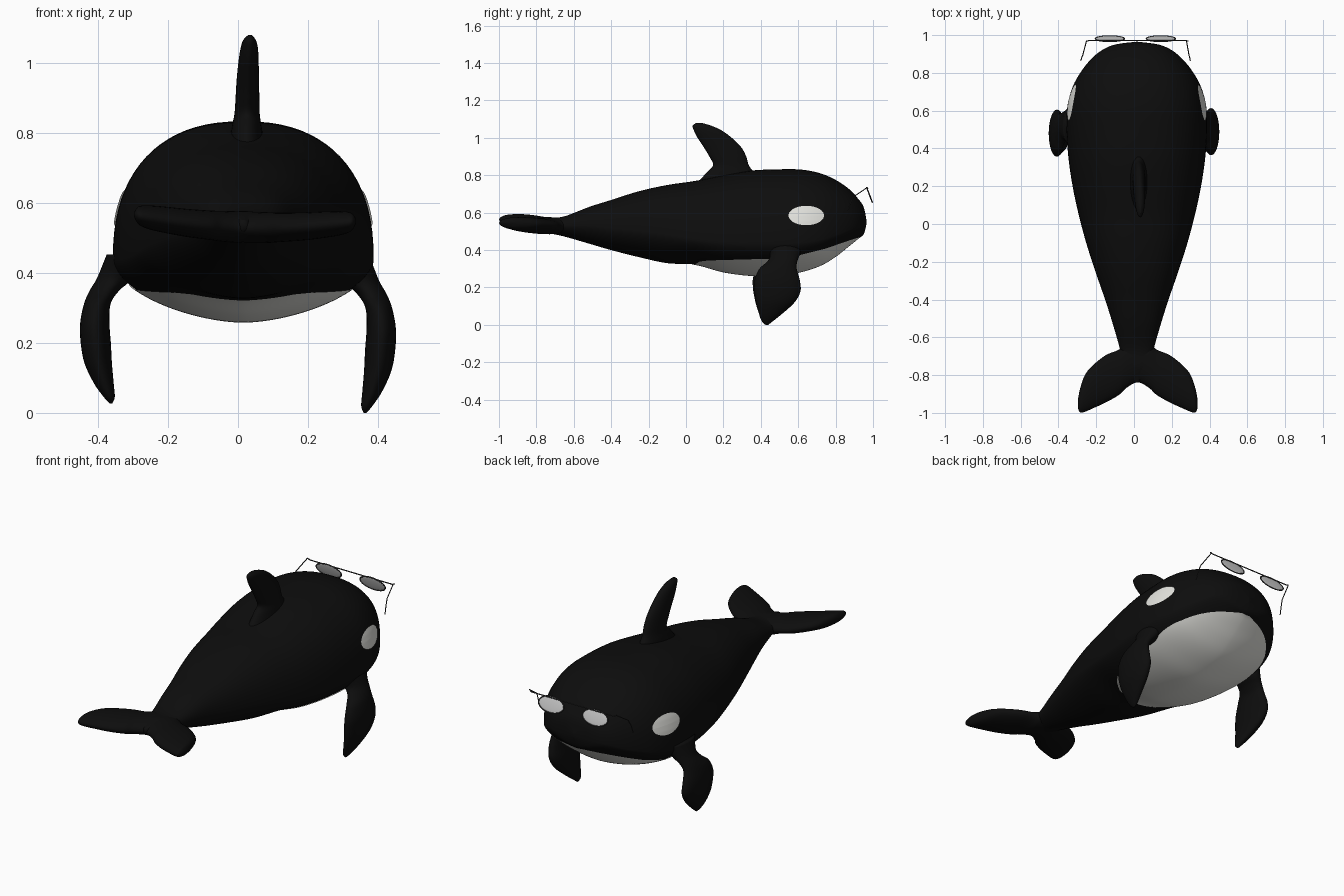
import bpy, bmesh, math
from mathutils import Vector
from mathutils.bvhtree import BVHTree

if "Cube" in bpy.data.objects:
    bpy.data.objects.remove(bpy.data.objects["Cube"])

CX = 0.015  # the body sits slightly off the centre line


def material(name, rgb):
    m = bpy.data.materials.new(name)
    m.diffuse_color = (*rgb, 1)
    m.use_nodes = True
    m.node_tree.nodes["Principled BSDF"].inputs["Base Color"].default_value = m.diffuse_color
    return m


BLACK = material("skin black", (0.004, 0.004, 0.004))
WHITE = material("patch white", (0.78, 0.78, 0.74))
GLASS = material("lens grey", (0.6, 0.6, 0.6))
FRAME = material("frame dark grey", (0.03, 0.03, 0.03))


def spline(stations, t):
    """Catmull-Rom through tuples, t in station index units."""
    n = len(stations) - 1
    i = min(int(t), n - 1)
    f = t - i
    p = [stations[max(0, min(n, i + k))] for k in (-1, 0, 1, 2)]
    return [0.5 * (2 * b + (c - a) * f + (2 * a - 5 * b + 4 * c - d) * f * f
                   + (3 * b - a - 3 * c + d) * f ** 3) for a, b, c, d in zip(*p)]


def skin(name, rings, mat, closed=True, facing=None):
    """Bridge rows of points; closed rows get caps, open rows face a direction."""
    bm = bmesh.new()
    rows = [[bm.verts.new(p) for p in r] for r in rings]
    n = len(rows[0])
    for a, b in zip(rows, rows[1:]):
        for j in range(n if closed else n - 1):
            k = (j + 1) % n
            bm.faces.new((a[j], a[k], b[k], b[j]))
    if closed:
        bm.faces.new(rows[0])
        bm.faces.new(rows[-1])
        bmesh.ops.recalc_face_normals(bm, faces=bm.faces)
    else:
        bm.normal_update()
        if sum((f.normal.dot(facing) for f in bm.faces)) < 0:
            bmesh.ops.reverse_faces(bm, faces=bm.faces)
    for f in bm.faces:
        f.smooth = True
    me = bpy.data.meshes.new(name)
    bm.to_mesh(me)
    bm.free()
    me.materials.append(mat)
    ob = bpy.data.objects.new(name, me)
    bpy.context.collection.objects.link(ob)
    return ob


# Body: y, half width, top z, bottom z, z of the widest line
BODY = [(-.84, .01, .55, .52, .535), (-.76, .07, .575, .495, .535),
        (-.66, .09, .578, .475, .53), (-.52, .13, .63, .435, .53),
        (-.40, .168, .668, .40, .515), (-.25, .22, .715, .362, .50),
        (-.10, .268, .748, .33, .48), (.05, .308, .77, .322, .455),
        (.20, .34, .80, .283, .44), (.35, .362, .825, .264, .435),
        (.50, .372, .832, .262, .435), (.62, .368, .83, .285, .44),
        (.72, .342, .81, .318, .455), (.80, .30, .775, .365, .48),
        (.87, .245, .728, .42, .505), (.92, .185, .675, .46, .53),
        (.95, .115, .63, .485, .54), (.965, .004, .56, .54, .55)]
P_TOP, P_LOW = 2.35, 1.7


def body_point(s, ang, grow=1.0):
    y, w, top, bot, zc = s
    c, sn = math.cos(ang), math.sin(ang)
    p, h = (P_TOP, top - zc) if sn >= 0 else (P_LOW, zc - bot)
    x = math.copysign(abs(c) ** (2 / p), c) * w
    z = math.copysign(abs(sn) ** (2 / p), sn) * h
    return Vector((CX + x * grow, y, zc + z * grow))


STEPS = 8
rings = []
for i in range((len(BODY) - 1) * STEPS + 1):
    s = spline(BODY, i / STEPS)
    rings.append([body_point(s, math.tau * j / 80) for j in range(80)])
body = skin("body", rings, BLACK)

# Belly patch: a thin plate following the underside up to an edge line
EDGE = [(.04, .322), (.07, .34), (.12, .346), (.45, .355), (.60, .372),
        (.75, .41), (.88, .455), (.935, .472)]


def body_at(y):
    lo, hi = 0.0, len(BODY) - 1.0
    for _ in range(30):
        mid = (lo + hi) / 2
        lo, hi = (mid, hi) if spline(BODY, mid)[0] < y else (lo, mid)
    return spline(BODY, lo)


def edge_z(y):
    for (a, za), (b, zb) in zip(EDGE, EDGE[1:]):
        if y <= b:
            return za + (zb - za) * (y - a) / (b - a)
    return EDGE[-1][1]


rows = []
for i in range(61):
    y = .4875 - .4475 * math.cos(math.pi * i / 60)
    s = body_at(y)
    ratio = min(1, max(0, (s[4] - edge_z(y)) / (s[4] - s[3])))
    half = math.pi / 2 - math.asin(ratio ** (P_LOW / 2))
    rows.append([body_point(s, -math.pi / 2 + half * (j / 20 - 1), 1.015) for j in range(41)])
skin("belly_patch", rows, WHITE, False, Vector((0, 0, -1)))

# Eye patches: ovals projected onto the flanks
bvh = BVHTree.FromObject(body, bpy.context.evaluated_depsgraph_get())
for side, label in ((-1, "left"), (1, "right")):
    rows = []
    for r in range(9):
        row = []
        for j in range(49):
            a = math.tau * j / 48
            k = max(r, .02) / 8
            y, z = .643 + .095 * k * math.cos(a), .585 + .052 * k * math.sin(a)
            hit = bvh.ray_cast(Vector((2 * side, y, z)), Vector((-side, 0, 0)))[0]
            row.append(hit + Vector((.005 * side, 0, 0)))
        rows.append(row)
    skin("eye_patch_" + label, rows, WHITE, False, Vector((side, 0, 0)))


def fin(name, stations, place):
    """Oval loft; station = span, chord start, chord end, offset, half thickness."""
    rings = []
    for i in range((len(stations) - 1) * 6 + 1):
        span, a, b, off, th = spline(stations, i / 6)
        rings.append([place(span, (a + b) / 2 + (b - a) / 2 * math.cos(t), off + th * math.sin(t))
                      for t in (math.tau * j / 32 for j in range(32))])
    return skin(name, rings, BLACK)


# Dorsal fin
fin("dorsal_fin", [(.77, .07, .40, .025, .05), (.82, .115, .36, .025, .042),
                   (.855, .145, .335, .026, .036), (.90, .125, .322, .027, .034),
                   (.95, .095, .295, .028, .032), (1.0, .062, .245, .03, .029),
                   (1.04, .042, .19, .032, .025), (1.065, .036, .135, .033, .018),
                   (1.08, .055, .085, .034, .004)],
    lambda s, c, o: Vector((o, c, s)))

# Flippers
FLIPPER = [(.45, .42, .63, .335, .04), (.38, .45, .61, .352, .05),
           (.34, .435, .595, .382, .042), (.30, .392, .592, .402, .038),
           (.24, .367, .608, .409, .042), (.18, .366, .612, .406, .043),
           (.12, .375, .58, .399, .039), (.06, .39, .515, .383, .028),
           (.02, .405, .465, .368, .016), (.0, .425, .44, .363, .004)]
fin("flipper_right", FLIPPER, lambda s, c, o: Vector((o, c, s)))
fin("flipper_left", FLIPPER, lambda s, c, o: Vector((-o, c - .008, s + .027 * (1 - s / .5))))

# Tail flukes, one loft from tip to tip
HALF = [(.0, -.61, -.838, .53, .045), (.06, -.63, -.868, .531, .044),
        (.10, -.665, -.905, .533, .042), (.17, -.695, -.945, .538, .04),
        (.24, -.75, -.977, .546, .037), (.28, -.80, -.994, .551, .033),
        (.305, -.87, -.998, .555, .025), (.317, -.93, -.975, .557, .006)]
flukes = [(-s, *r) for s, *r in reversed(HALF[1:])] + HALF
fin("tail_flukes", flukes, lambda s, c, o: Vector((.02 + s, c, o - .03 * s)))


# Spectacles resting on the forehead
def wire(name, points, radius, cyclic=False):
    cu = bpy.data.curves.new(name, 'CURVE')
    cu.dimensions = '3D'
    cu.bevel_depth = radius
    cu.bevel_resolution = 1
    sp = cu.splines.new('POLY')
    sp.points.add(len(points) - 1)
    for p, co in zip(sp.points, points):
        p.co = (*co, 1)
    sp.use_cyclic_u = cyclic
    cu.materials.append(FRAME)
    ob = bpy.data.objects.new(name, cu)
    bpy.context.collection.objects.link(ob)
    bpy.ops.object.select_all(action='DESELECT')
    ob.select_set(True)
    bpy.context.view_layer.objects.active = ob
    bpy.ops.object.convert(target='MESH')


TILT = .36
for x, label in ((-.128, "left"), (.142, "right")):
    centre = Vector((x, .981, .695))
    bpy.ops.mesh.primitive_uv_sphere_add(segments=32, ring_count=16, location=centre,
                                         rotation=(TILT, 0, 0))
    lens = bpy.context.object
    lens.name = "lens_" + label
    lens.scale = (.076, .004, .041)
    lens.data.materials.append(GLASS)
    bpy.ops.object.shade_smooth()
    rim = [centre + Vector((.077 * math.cos(t), -.042 * math.sin(t) * math.sin(TILT),
                            .042 * math.sin(t) * math.cos(TILT)))
           for t in (math.tau * j / 40 for j in range(40))]
    wire("lens_rim_" + label, rim, .0035, True)

wire("brow_bar", [(-.252, .968, .736), (-.235, .972, .728), (.27, .972, .728), (.287, .968, .736)], .003)
for label, x0, x1 in (("left", -.252, -.281), ("right", .278, .298)):
    mid = x0 + (x1 - x0) * .65
    wire("temple_arm_" + label, [(x0, .968, .734), (mid, .895, .685), (x1 - (x1 - mid) * .3, .878, .65),
                                 (x1, .866, .608)], .0028)
